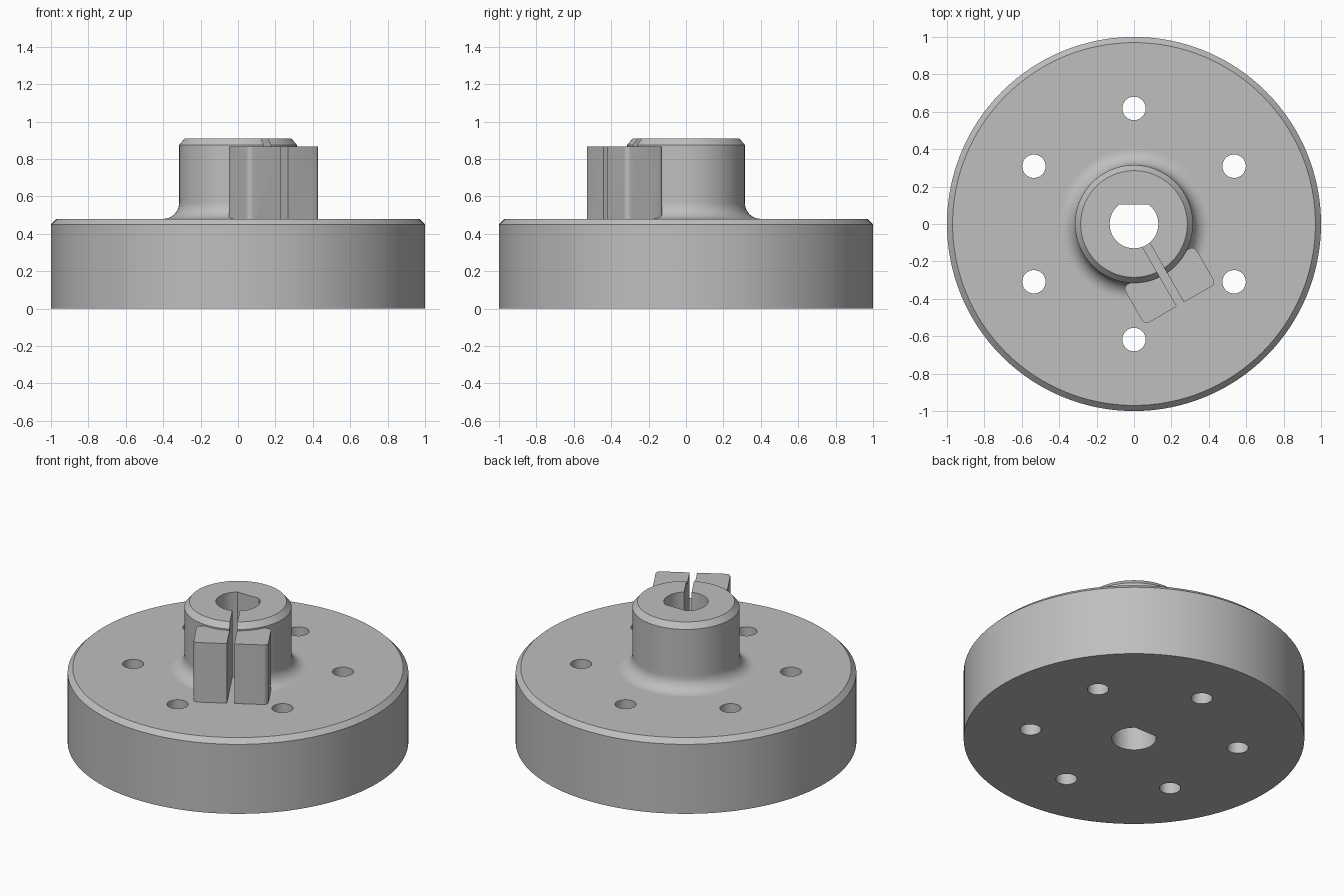
import bpy, bmesh, math
from mathutils import Matrix, Vector

if "Cube" in bpy.data.objects:
    bpy.data.objects.remove(bpy.data.objects["Cube"])

steel = bpy.data.materials.new("plain grey metal")
steel.use_nodes = True
GREY = (0.52, 0.52, 0.52, 1)
steel.diffuse_color = GREY
steel.node_tree.nodes["Principled BSDF"].inputs["Base Color"].default_value = GREY

PLATE_TOP = 0.48
CLAMP = Matrix.Rotation(math.radians(-60), 4, "Z")   # local x runs outward along the slit


def finish(bm, name):
    bmesh.ops.recalc_face_normals(bm, faces=bm.faces)
    mesh = bpy.data.meshes.new(name)
    bm.to_mesh(mesh)
    bm.free()
    mesh.materials.append(steel)
    obj = bpy.data.objects.new(name, mesh)
    bpy.context.collection.objects.link(obj)
    return obj


def lathe(profile, name, steps=128):
    bm = bmesh.new()
    verts = [bm.verts.new((r, 0, z)) for r, z in profile]
    edges = [bm.edges.new(pair) for pair in zip(verts, verts[1:])]
    bmesh.ops.spin(bm, geom=verts + edges, cent=(0, 0, 0), axis=(0, 0, 1),
                   angle=math.tau, steps=steps)
    bmesh.ops.remove_doubles(bm, verts=bm.verts, dist=1e-5)
    return finish(bm, name)


def prism(outline, z0, z1, name, matrix=Matrix()):
    bm = bmesh.new()
    face = bm.faces.new([bm.verts.new((x, y, z0)) for x, y in outline])
    top = bmesh.ops.extrude_face_region(bm, geom=[face])["geom"]
    bmesh.ops.translate(bm, vec=(0, 0, z1 - z0),
                        verts=[v for v in top if isinstance(v, bmesh.types.BMVert)])
    bm.transform(matrix)
    return finish(bm, name)


def arc(cx, cy, r, start, end, count):
    angles = [math.radians(start + (end - start) * i / count) for i in range(count + 1)]
    return [(cx + r * math.cos(a), cy + r * math.sin(a)) for a in angles]


def circle(x, y, r, count=48):
    return arc(x, y, r, 0, 360, count)[:-1]


def combine(body, tool, operation):
    mod = body.modifiers.new(operation, "BOOLEAN")
    mod.operation, mod.solver, mod.object = operation, "EXACT", tool
    bpy.context.view_layer.objects.active = body
    bpy.ops.object.modifier_apply(modifier=mod.name)
    bpy.data.objects.remove(tool)


# Round plate with chamfered rim, filleted into the chamfered hub
R, F = 0.315, 0.085
fillet = arc(R + F, PLATE_TOP + F, F, 270, 180, 10)
hub = lathe([(0, 0), (1, 0), (1, 0.45), (0.97, PLATE_TOP), (R + F + 0.01, PLATE_TOP)]
            + fillet + [(R, 0.58), (R, 0.875), (0.285, 0.91), (0, 0.91)],
            "clamping_hub_flange")

# Clamp lug with rounded vertical corners
X0, X1, W, C = 0.262, 0.496, 0.22, 0.028
lug_outline = (arc(X1 - C, W - C, C, 0, 90, 5) + arc(X0 + C, W - C, C, 90, 180, 5)
               + [(X0, 0.12), (0.2, 0.12), (0.2, -0.12), (X0, -0.12)]
               + arc(X0 + C, C - W, C, 180, 270, 5) + arc(X1 - C, C - W, C, 270, 360, 5))
combine(hub, prism(lug_outline, PLATE_TOP - 0.05, 0.866, "lug", CLAMP), "UNION")

# Bore with one flat side
half = math.degrees(math.asin(0.105 / 0.13))
bore = arc(0, 0, 0.13, 180 - half, 360 + half, 48)
combine(hub, prism(bore, -0.1, 1.1, "bore_cutter"), "DIFFERENCE")

# Clamp slit
slit = [(0.05, -0.022), (0.52, -0.022), (0.52, 0.022), (0.05, 0.022)]
combine(hub, prism(slit, PLATE_TOP - 0.001, 1.1, "slit_cutter", CLAMP), "DIFFERENCE")

# Clamp screw hole across both halves of the lug
across = CLAMP @ Matrix.Translation(Vector((0.375, 0, 0.735))) @ Matrix.Rotation(math.pi / 2, 4, "X")
combine(hub, prism(circle(0, 0, 0.065), -0.3, 0.3, "screw_cutter", across), "DIFFERENCE")

# Ring of six bolt holes
for i in range(6):
    a = math.radians(90 + 60 * i)
    hole = circle(0.618 * math.cos(a), 0.618 * math.sin(a), 0.0625)
    combine(hub, prism(hole, -0.1, 0.6, "bolt_cutter"), "DIFFERENCE")

bpy.ops.object.select_all(action="DESELECT")
hub.select_set(True)
bpy.context.view_layer.objects.active = hub
bpy.ops.object.shade_smooth_by_angle(angle=math.radians(30))
